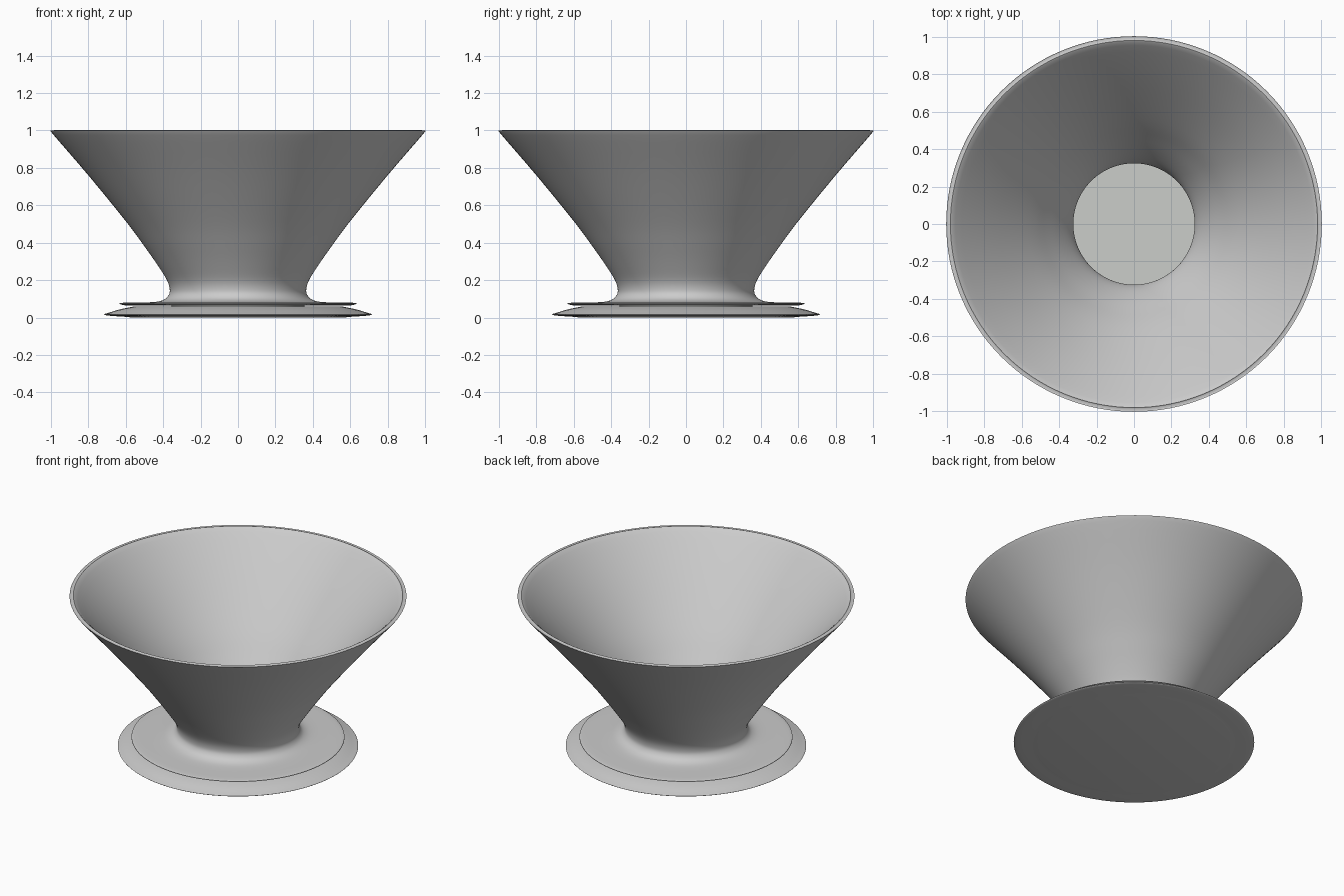
import bpy, math
from mathutils import Vector
from mathutils.geometry import interpolate_bezier

cube = bpy.data.objects.get("Cube")
if cube:
    bpy.data.objects.remove(cube, do_unlink=True)

SEGMENTS = 128


def material(name, colour):
    mat = bpy.data.materials.new(name)
    mat.use_nodes = True
    mat.diffuse_color = colour
    mat.node_tree.nodes["Principled BSDF"].inputs["Base Color"].default_value = colour
    return mat


def smooth_path(points, steps=5):
    """Round curve through a few (radius, height) points."""
    p = [Vector((r, 0, z)) for r, z in points]
    path = []
    for i in range(len(p) - 1):
        a, b = p[i], p[i + 1]
        ta = (b - p[max(i - 1, 0)]) / 6
        tb = (p[min(i + 2, len(p) - 1)] - a) / 6
        path += interpolate_bezier(a, a + ta, b - tb, b, steps)[:-1]
    return [(v.x, v.z) for v in path + [p[-1]]]


def lathe(name, profile, mat, closed=False):
    """Turn a profile around z; a zero radius becomes a single pole."""
    verts, faces, rings = [], [], []
    for r, z in profile:
        count = SEGMENTS if r > 0 else 1
        start = len(verts)
        for k in range(count):
            a = math.tau * k / SEGMENTS
            verts.append((r * math.cos(a), r * math.sin(a), z))
        rings.append([start + k % count for k in range(SEGMENTS)])
    pairs = list(zip(rings, rings[1:]))
    if closed:
        pairs.append((rings[-1], rings[0]))
    for lo, hi in pairs:
        for k in range(SEGMENTS):
            n = (k + 1) % SEGMENTS
            face = dict.fromkeys((lo[k], lo[n], hi[n], hi[k]))
            faces.append(tuple(face))
    mesh = bpy.data.meshes.new(name)
    mesh.from_pydata(verts, [], faces)
    mesh.materials.append(mat)
    obj = bpy.data.objects.new(name, mesh)
    bpy.context.collection.objects.link(obj)
    bpy.ops.object.select_all(action="DESELECT")
    obj.select_set(True)
    bpy.context.view_layer.objects.active = obj
    bpy.ops.object.shade_smooth_by_angle(angle=math.radians(50))
    return obj


grey = material("light grey", (0.6, 0.6, 0.6, 1))
floor_grey = material("pale green grey", (0.6, 0.615, 0.59, 1))

# Flared bowl with its narrow waist and thin flange
outer = smooth_path([(0.635, 0.073), (0.615, 0.079), (0.46, 0.082), (0.4, 0.094),
                     (0.372, 0.118), (0.365, 0.15), (0.38, 0.2), (0.43, 0.28),
                     (0.5, 0.38), (0.6, 0.515), (0.8, 0.76), (0.985, 0.975), (1.0, 0.997)])
inner = smooth_path([(0.985, 1.0), (0.955, 0.98), (0.77, 0.775), (0.565, 0.53),
                     (0.465, 0.395), (0.395, 0.295), (0.345, 0.21), (0.325, 0.15),
                     (0.332, 0.105), (0.36, 0.068)])
lathe("bowl", outer + inner + [(0.56, 0.063), (0.615, 0.066)], grey, closed=True)

# Domed foot disc under the flange
foot = [(0, 0), (0.57, 0)] + smooth_path(
    [(0.59, 0.003), (0.69, 0.01), (0.717, 0.017), (0.69, 0.026), (0.63, 0.044), (0.55, 0.06)])
lathe("foot", foot + [(0.36, 0.06), (0, 0.06)], grey)

# Flat floor seen inside the bowl
lathe("bowl_floor", [(0, 0.058), (0.355, 0.058), (0.355, 0.066), (0, 0.066)], floor_grey)
